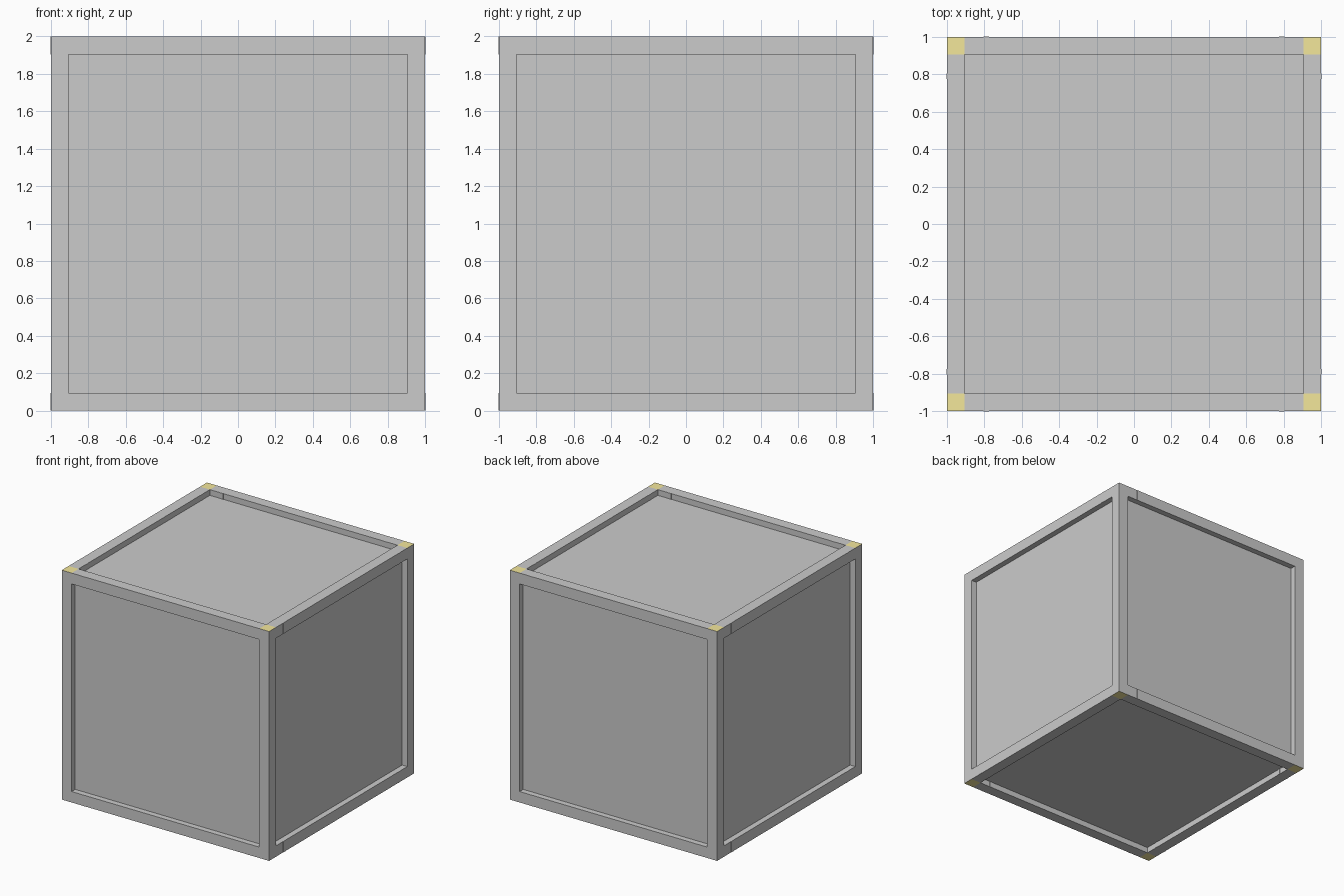
import bpy

if "Cube" in bpy.data.objects:
    bpy.data.objects.remove(bpy.data.objects["Cube"])

T = 0.095          # beam thickness
C = 1 - T / 2      # beam centre line offset
PANEL = 0.05       # recess depth of the panels
BAND = 0.0015      # how far the joint bands stand proud

yellow = bpy.data.materials.new("end_yellow")
yellow.diffuse_color = (0.9, 0.8, 0.33, 1)
yellow.use_nodes = True
yellow.node_tree.nodes["Principled BSDF"].inputs["Base Color"].default_value = yellow.diffuse_color
grey = bpy.data.materials.new("plain_grey")
grey.diffuse_color = (0.8, 0.8, 0.8, 1)
grey.use_nodes = True
grey.node_tree.nodes["Principled BSDF"].inputs["Base Color"].default_value = grey.diffuse_color


def box(name, loc, size):
    bpy.ops.mesh.primitive_cube_add(size=1, location=loc)
    ob = bpy.context.object
    ob.name = name
    ob.scale = size
    bpy.ops.object.transform_apply(location=False, rotation=False, scale=True)
    return ob


# corner posts with coloured end grain
for sx in (-1, 1):
    for sy in (-1, 1):
        post = box("corner_post", (sx * C, sy * C, 1), (T, T, 2))
        post.data.materials.append(grey)
        post.data.materials.append(yellow)
        for p in post.data.polygons:
            if abs(p.normal.z) > 0.9:
                p.material_index = 1

# horizontal rails between the posts, each with a joint band near both ends
L = 2 - 2 * T
W = T + 2 * BAND
for z, dz in ((T / 2, BAND), (2 - T / 2, -BAND)):
    for s in (-1, 1):
        box("rail_x", (0, s * C, z), (L, T, T))
        box("rail_y", (s * C, 0, z), (T, L, T))
        for e in (-1, 1):
            box("joint_band_x", (e * 0.79, s * C, z), (0.03, W, T))
            box("joint_band_y", (s * C, e * 0.79, z), (W, 0.03, T))

# recessed panels on all six sides
P = 1 - PANEL
t = 0.02
w = 2 - 1.5 * T
for s in (-1, 1):
    o = s * (P - t / 2)
    box("panel_y", (0, o, 1), (w, t, w))
    box("panel_x", (o, 0, 1), (t, w, w))
    box("panel_z", (0, 0, 1 + o), (w, w, t))
